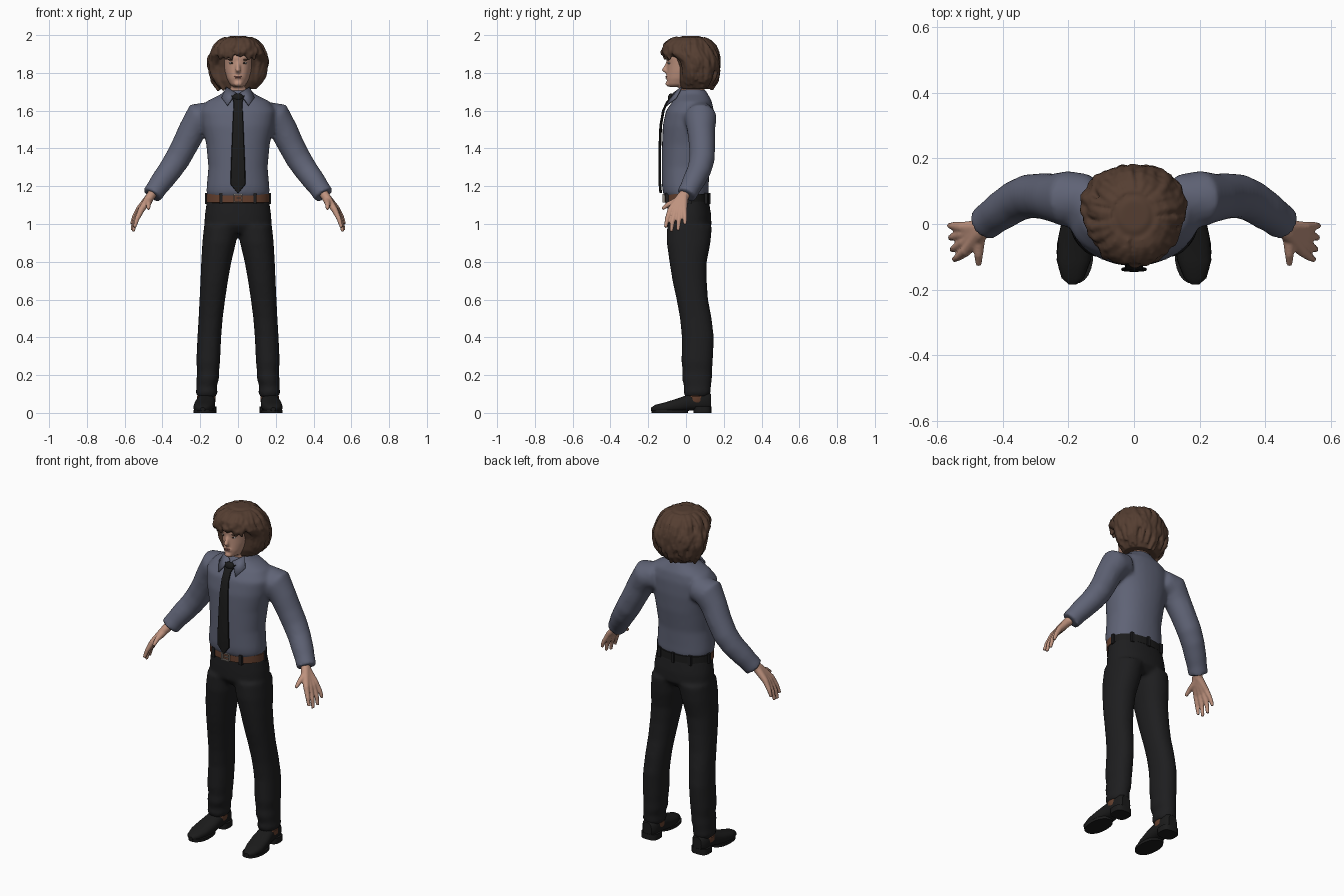
import bpy, bmesh, math, random
from mathutils import Vector

random.seed(4)
cube = bpy.data.objects.get("Cube")
if cube:
    bpy.data.objects.remove(cube, do_unlink=True)


def material(name, *rgb):
    m = bpy.data.materials.new(name)
    m.use_nodes = True
    m.diffuse_color = (*rgb, 1)
    m.node_tree.nodes["Principled BSDF"].inputs["Base Color"].default_value = (*rgb, 1)
    return m


SHIRT = material("slate shirt", .115, .125, .18)
CLOTH = material("black cloth", .013, .013, .014)
LEATHER = material("black leather", .011, .011, .011)
HAIR = material("brown hair", .09, .048, .031)
SKIN = material("skin", .52, .29, .21)
BROWN = material("brown leather", .13, .052, .028)
METAL = material("buckle metal", .3, .27, .24)
LIPS = material("lips", .33, .14, .11)
WHITE = material("eye white", .55, .52, .5)
IRIS = material("dark iris", .03, .02, .015)


# Rings are (centre, u axis, v axis)
def hring(z, rx, yf, yb, cx=0):
    return (Vector((cx, (yf + yb) / 2, z)), Vector((rx, 0, 0)), Vector((0, (yb - yf) / 2, 0)))


def loft(bm, rings, n=32, power=2.2, cap=True):
    loops = []
    for c, u, v in rings:
        loop = []
        for i in range(n):
            a = math.tau * i / n
            p, q = math.cos(a), math.sin(a)
            p = math.copysign(abs(p) ** (2 / power), p)
            q = math.copysign(abs(q) ** (2 / power), q)
            loop.append(bm.verts.new(c + u * p + v * q))
        loops.append(loop)
    for a, b in zip(loops, loops[1:]):
        for i in range(n):
            bm.faces.new((a[i], a[(i + 1) % n], b[(i + 1) % n], b[i]))
    if cap:
        bm.faces.new(loops[0][::-1])
        bm.faces.new(loops[-1])


def tube(bm, points, radii, n=12):
    pts = [Vector(p) for p in points]
    u, rings = Vector((.31, .87, .38)), []
    for i, (p, r) in enumerate(zip(pts, radii)):
        t = (pts[min(i + 1, len(pts) - 1)] - pts[max(i - 1, 0)]).normalized()
        u = (u - t * u.dot(t)).normalized()
        rings.append((p, u * r, t.cross(u) * r))
    loft(bm, rings, n, 2)


def ellipsoid(bm, c, r):
    v = bmesh.ops.create_uvsphere(bm, u_segments=16, v_segments=10, radius=1)["verts"]
    bmesh.ops.scale(bm, vec=r, verts=v)
    bmesh.ops.translate(bm, vec=c, verts=v)


def box(bm, c, size):
    v = bmesh.ops.create_cube(bm, size=1)["verts"]
    bmesh.ops.scale(bm, vec=size, verts=v)
    bmesh.ops.translate(bm, vec=c, verts=v)


def finish(name, bm, *mats, voxel=0, smooth=4, thick=0):
    bmesh.ops.recalc_face_normals(bm, faces=bm.faces)
    me = bpy.data.meshes.new(name)
    bm.to_mesh(me)
    bm.free()
    for m in mats:
        me.materials.append(m)
    for p in me.polygons:
        p.use_smooth = True
    me.set_sharp_from_angle(angle=math.radians(40))
    ob = bpy.data.objects.new(name, me)
    bpy.context.collection.objects.link(ob)
    if thick:
        ob.modifiers.new("thickness", "SOLIDIFY").thickness = thick
    if voxel:
        r = ob.modifiers.new("merge", "REMESH")
        r.mode, r.voxel_size, r.use_smooth_shade = "VOXEL", voxel, True
        s = ob.modifiers.new("soften", "SMOOTH")
        s.factor, s.iterations = .5, smooth
    return ob


# Shirt: torso and both sleeves merged
bm = bmesh.new()
loft(bm, [hring(*r) for r in (
    (1.14, .158, -.108, .115), (1.165, .167, -.122, .12), (1.2, .166, -.127, .12),
    (1.3, .157, -.128, .124), (1.42, .168, -.127, .142), (1.52, .19, -.123, .149),
    (1.6, .2, -.106, .147), (1.65, .165, -.07, .137), (1.69, .085, -.045, .115),
    (1.715, .066, -.035, .1))])
for s in (1, -1):
    arm = [(.13, .075, 1.575), (.205, .077, 1.562), (.243, .08, 1.495), (.28, .085, 1.42),
           (.32, .085, 1.345), (.36, .07, 1.285), (.405, .04, 1.225), (.43, .022, 1.19), (.455, .002, 1.152)]
    tube(bm, [(x * s, y, z) for x, y, z in arm],
         (.075, .086, .074, .07, .068, .064, .06, .055, .055), 20)
finish("shirt", bm, SHIRT, voxel=.011, smooth=7)

# Collar flaps
bm = bmesh.new()
for s in (1, -1):
    flap = [(.008, -.062, 1.69), (.06, -.02, 1.722), (.085, -.05, 1.665), (.055, -.1, 1.625)]
    bm.faces.new([bm.verts.new((x * s, y, z)) for x, y, z in flap])
finish("collar", bm, SHIRT, thick=.008)

# Tie blade and knot
bm = bmesh.new()
rows = [(1.68, .036, -.07), (1.645, .024, -.1), (1.6, .025, -.12), (1.52, .029, -.134),
        (1.42, .033, -.138), (1.3, .038, -.139), (1.21, .04, -.138), (1.165, .004, -.134)]
loft(bm, [(Vector((0, y, z)), Vector((w, 0, 0)), Vector((0, .007, 0))) for z, w, y in rows], 12, 3)
ellipsoid(bm, (0, -.078, 1.668), (.03, .018, .024))
finish("tie", bm, LEATHER)

# Trousers: hips and both legs merged
bm = bmesh.new()
loft(bm, [hring(*r) for r in (
    (.95, .13, -.07, .1), (.99, .178, -.099, .135), (1.05, .176, -.099, .133), (1.135, .163, -.095, .119))])
for s in (1, -1):
    legs = [(.085, .05, -.005, .122, .165), (.11, .058, -.014, .132, .166), (.14, .053, -.01, .132, .166),
            (.18, .06, -.022, .138, .16), (.22, .058, -.018, .138, .158), (.27, .063, -.024, .142, .158),
            (.4, .063, -.022, .148, .152), (.5, .064, -.032, .136, .145), (.6, .068, -.05, .117, .136),
            (.7, .073, -.072, .11, .126), (.8, .08, -.088, .11, .115), (.9, .089, -.102, .13, .1),
            (.99, .092, -.1, .138, .088)]
    loft(bm, [hring(z, rx, yf, yb, cx * s) for z, rx, yf, yb, cx in legs], 24)
finish("trousers", bm, CLOTH, voxel=.011, smooth=5)

# Belt, brown in front and black behind, with loops and buckle
bm = bmesh.new()
loft(bm, [hring(z, .167 + d, -.113 - d, .123 + d) for z, d in
          ((1.112, -.012), (1.115, 0), (1.158, 0), (1.161, -.012))], 48)
bm.faces.ensure_lookup_table()
for f in bm.faces:
    f.material_index = int(f.calc_center_median().y > .03)
finish("belt", bm, BROWN, LEATHER)

bm = bmesh.new()
for x, y in ((.09, -.1), (-.09, -.1), (.165, .02), (-.165, .02), (.1, .105), (-.1, .105), (0, .122)):
    box(bm, (x, y, 1.136), (.018, .018, .058))
finish("belt_loops", bm, CLOTH)

bm = bmesh.new()
for s in (1, -1):
    box(bm, (s * .022, -.118, 1.137), (.006, .012, .046))
    box(bm, (0, -.118, 1.137 + s * .02), (.05, .012, .006))
box(bm, (.008, -.118, 1.137), (.03, .008, .005))
finish("belt_buckle", bm, METAL)

# Shoes with heel, sole and brown ankle insert
for s, side in ((1, "left"), (-1, "right")):
    bm = bmesh.new()
    shoe = [(-.184, .187, .012, .01, .028), (-.165, .187, .034, .004, .042), (-.11, .184, .052, .002, .056),
            (-.04, .176, .055, .004, .078), (.02, .17, .048, .012, .1), (.07, .167, .046, .014, .112),
            (.115, .166, .043, .014, .112), (.132, .166, .028, .02, .1)]
    loft(bm, [(Vector((cx * s, y, (lo + hi) / 2)), Vector((rx, 0, 0)), Vector((0, 0, (hi - lo) / 2)))
              for y, cx, rx, lo, hi in shoe], 24, 2.5)
    loft(bm, [hring(z, .052, .04, .134, .167 * s) for z in (0, .034)], 24, 3)
    loft(bm, [hring(z, .056, -.182, .01, .18 * s) for z in (0, .016)], 24)
    finish(side + "_shoe", bm, LEATHER)
    bm = bmesh.new()
    loft(bm, [hring(z, rx, .005, .1, .168 * s) for z, rx in ((.055, .046), (.062, .05), (.088, .05), (.093, .044))], 20)
    finish(side + "_ankle_insert", bm, BROWN)

# Hands: every finger runs from the wrist so the palm forms where they merge
fingers = [[(.512, -.082, 1.075), (.535, -.1, 1.025), (.548, -.108, .982)],
           [(.518, -.056, 1.07), (.545, -.072, 1.01), (.555, -.078, .96)],
           [(.522, -.032, 1.072), (.55, -.038, 1.015), (.56, -.042, .966)],
           [(.522, -.01, 1.082), (.55, -.006, 1.035), (.564, -.005, .998)]]
for s, side in ((1, "left"), (-1, "right")):
    bm = bmesh.new()
    for f in fingers:
        path = [(.44, .01, 1.18), (.468, -.008 + f[0][1] * .25, 1.14)] + f
        tube(bm, [(x * s, y, z) for x, y, z in path], (.025, .024, .017, .0125, .009))
    thumb = [(.462, -.012, 1.145), (.474, -.05, 1.12), (.474, -.092, 1.105), (.474, -.126, 1.08)]
    tube(bm, [(x * s, y, z) for x, y, z in thumb], (.022, .02, .014, .009))
    finish(side + "_hand", bm, SKIN, voxel=.005, smooth=3)

# Head with neck and nose
bm = bmesh.new()
loft(bm, [hring(*r) for r in (
    (1.725, .022, -.088, .02), (1.738, .042, -.101, .06), (1.77, .06, -.102, .09), (1.81, .073, -.1, .12),
    (1.85, .08, -.1, .135), (1.88, .083, -.105, .14), (1.93, .08, -.09, .135), (1.97, .05, -.05, .1))])
loft(bm, [hring(1.64, .064, -.03, .095), hring(1.78, .058, -.04, .1)])
tube(bm, [(0, -.092, 1.87), (0, -.104, 1.84), (0, -.116, 1.815), (0, -.1, 1.805)], (.007, .009, .014, .012))
ellipsoid(bm, (0, -.095, 1.742), (.022, .014, .014))
ellipsoid(bm, (0, -.098, 1.776), (.024, .009, .012))
finish("head", bm, SKIN, voxel=.006, smooth=4)

# Facial details
for name, mat, parts in (
        ("eyes", WHITE, [((s * .033, -.089, 1.852), (.014, .006, .006)) for s in (1, -1)]),
        ("irises", IRIS, [((s * .033, -.093, 1.852), (.006, .004, .0055)) for s in (1, -1)]),
        ("eyebrows", HAIR, [((s * .036, -.093, 1.87), (.02, .006, .004)) for s in (1, -1)]),
        ("mouth", LIPS, [((0, -.1035, z), (w, .005, .004)) for z, w in ((1.78, .021), (1.773, .017))])):
    bm = bmesh.new()
    for c, r in parts:
        ellipsoid(bm, c, r)
    finish(name, bm, mat)

# Hair: a core cap covered with curly locks
PROFILE = [(1.715, .105, -.03, .14), (1.76, .14, -.045, .168), (1.83, .15, -.05, .174), (1.88, .149, -.07, .172),
           (1.9, .145, -.12, .166), (1.94, .128, -.118, .152), (1.975, .095, -.08, .122), (1.995, .045, -.02, .075)]


def hair_point(a, z, k):
    z = min(max(z, PROFILE[0][0]), PROFILE[-1][0])
    for p, q in zip(PROFILE, PROFILE[1:]):
        if z <= q[0]:
            t = (z - p[0]) / (q[0] - p[0])
            rx, yf, yb = [p[i] + (q[i] - p[i]) * t for i in (1, 2, 3)]
            return rx * k * math.sin(a), (yf + yb) / 2 - (yb - yf) / 2 * k * math.cos(a)


bm = bmesh.new()
loft(bm, [hring(z, rx * .93, yf * .95, yb * .95) for z, rx, yf, yb in PROFILE], 32, 2)
for i in range(66):
    layer = i % 3
    a = -math.pi + math.tau * i / 66 + random.uniform(-.06, .06)
    front = abs(a) < .75
    top = 1.985 if layer < 2 else random.uniform(1.9, 1.95)
    end = random.uniform(1.868, 1.9) if front else random.uniform(1.7, 1.76) + .03 * layer
    phase, path = random.uniform(0, 6), []
    for j in range(8):
        t = j / 7
        z = top + (end - top) * t ** 1.3
        wave = math.sin(phase + t * 7)
        x, y = hair_point(a + .07 * wave, max(z, 1.9) if front else z, .95 + .03 * wave + .02 * layer * t)
        path.append((x, y, z))
    size = random.uniform(.8, 1.15)
    tube(bm, path, [r * size for r in (.008, .012, .015, .017, .017, .016, .013, .007)], 8)
finish("hair", bm, HAIR, voxel=.006, smooth=2)
